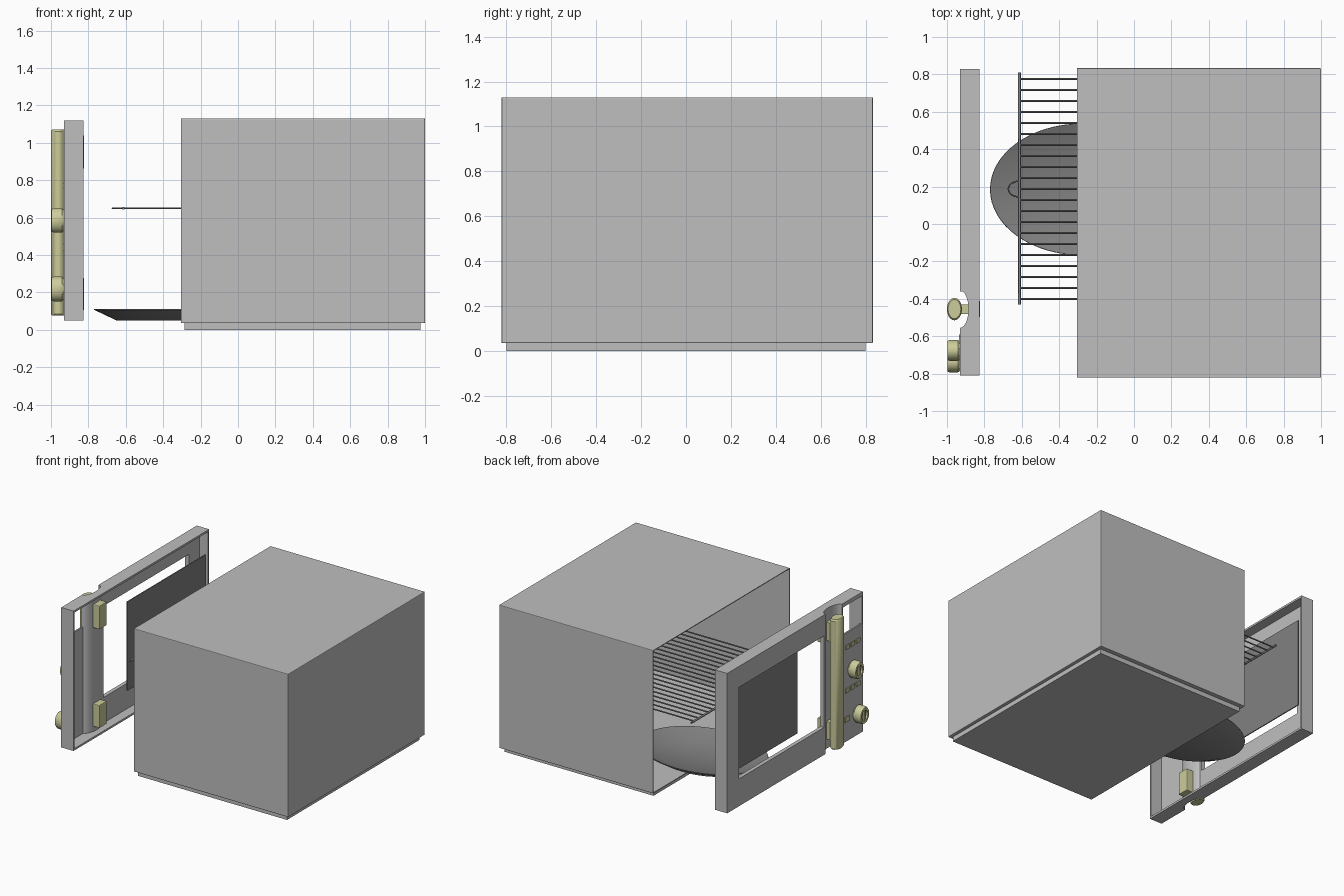
import bpy, bmesh, math
from mathutils import Vector

if "Cube" in bpy.data.objects:
    bpy.data.objects.remove(bpy.data.objects["Cube"], do_unlink=True)


def material(name, rgb):
    m = bpy.data.materials.new(name)
    m.use_nodes = True
    m.diffuse_color = (*rgb, 1)
    m.node_tree.nodes["Principled BSDF"].inputs["Base Color"].default_value = (*rgb, 1)
    return m


GREY = material("light grey", (0.52, 0.52, 0.52))
DARK = material("dark grey", (0.22, 0.22, 0.22))
CREAM = material("pale olive", (0.6, 0.6, 0.33))


def finish(bm, name, mat, smooth=False):
    bmesh.ops.recalc_face_normals(bm, faces=bm.faces)
    me = bpy.data.meshes.new(name)
    bm.to_mesh(me)
    bm.free()
    ob = bpy.data.objects.new(name, me)
    bpy.context.collection.objects.link(ob)
    me.materials.append(mat)
    if smooth:
        bpy.ops.object.select_all(action='DESELECT')
        ob.select_set(True)
        bpy.context.view_layer.objects.active = ob
        bpy.ops.object.shade_smooth_by_angle(angle=math.radians(35))
    return ob


def box(name, mat, x, y, z, bevel=0):
    bm = bmesh.new()
    bmesh.ops.create_cube(bm, size=1)
    for v in bm.verts:
        v.co = [lo + (c + 0.5) * (hi - lo) for c, (lo, hi) in zip(v.co, (x, y, z))]
    if bevel:
        bmesh.ops.bevel(bm, geom=bm.edges[:], offset=bevel, segments=2,
                        profile=0.5, affect='EDGES')
    return finish(bm, name, mat)


def prism(name, mat, outline, z0, z1):
    bm = bmesh.new()
    face = bm.faces.new([bm.verts.new((x, y, z0)) for x, y in outline])
    up = bmesh.ops.extrude_face_region(bm, geom=[face])
    for v in up["geom"]:
        if isinstance(v, bmesh.types.BMVert):
            v.co.z = z1
    return finish(bm, name, mat, True)


def lathe(name, mat, profile, centre, scale, axis='Z', steps=48):
    """Spin (radius, height) points; the scale makes the section elliptical."""
    bm = bmesh.new()
    rings = []
    for r, h in profile:
        ring = []
        for i in range(steps):
            a = math.tau * i / steps
            p, q = r * math.cos(a) * scale[0], r * math.sin(a) * scale[1]
            co = Vector((p, q, h)) if axis == 'Z' else Vector((h, p, q))
            ring.append(bm.verts.new(co + Vector(centre)))
        rings.append(ring)
    for a, b in zip(rings, rings[1:]):
        for i in range(steps):
            j = (i + 1) % steps
            bm.faces.new((a[i], a[j], b[j], b[i]))
    bm.faces.new(rings[0])
    bm.faces.new(rings[-1])
    return finish(bm, name, mat, True)


def wire(name, mat, paths, radius):
    cu = bpy.data.curves.new(name, 'CURVE')
    cu.dimensions = '3D'
    cu.bevel_depth = radius
    cu.bevel_resolution = 1
    cu.use_fill_caps = True
    for path in paths:
        s = cu.splines.new('POLY')
        s.points.add(len(path) - 1)
        for p, co in zip(s.points, path):
            p.co = (*co, 1)
    ob = bpy.data.objects.new(name, cu)
    cu.materials.append(mat)
    bpy.context.collection.objects.link(ob)


# Oven casing, open towards the door
casing = box("casing", GREY, (-0.305, 1), (-0.822, 0.833), (0.035, 1.13))
bm = bmesh.new()
bm.from_mesh(casing.data)
bmesh.ops.delete(bm, geom=[f for f in bm.faces if f.normal.x < -0.9], context='FACES')
bm.to_mesh(casing.data)
bm.free()
bev = casing.modifiers.new("soft_edges", 'BEVEL')
bev.width, bev.segments = 0.005, 2
shell = casing.modifiers.new("wall", 'SOLIDIFY')
shell.thickness, shell.offset = 0.006, -1
box("base", GREY, (-0.285, 0.975), (-0.8, 0.8), (0, 0.035))

# Oval turntable plate
lathe("plate", DARK, [(0.01, 0.05), (0.755, 0.05), (1, 0.107), (0.995, 0.112),
                      (0.97, 0.11), (0.73, 0.06), (0.01, 0.06)],
      (-0.28, 0.185, 0), (0.49, 0.352), steps=64)

# Wire rack with a small pull loop
RZ = 0.65
rods = [[(-0.61, 0.187 + 0.0588 * i, RZ), (0.4, 0.187 + 0.0588 * i, RZ)]
        for i in range(-10, 11)]
wire("rack_rods", DARK, rods, 0.005)
wire("rack_bars", DARK, [[(x, -0.43, RZ), (x, 0.81, RZ)] for x in (-0.612, 0.4)], 0.008)
loop = [(-0.615 - 0.057 * math.sin(t), 0.187 + 0.042 * math.cos(t), RZ)
        for t in [math.pi * i / 12 for i in range(13)]]
wire("rack_loop", DARK, [loop], 0.004)

# Door: front plane, back plane, ends and handle groove
F, B, Y0, Y1, Z0, Z1 = -0.93, -0.825, -0.81, 0.83, 0.05, 1.12
HY, GR = -0.455, 0.1


def groove(depth, half):
    return [(F + depth * math.sin(t), HY + half * math.cos(t))
            for t in [math.pi * i / 16 for i in range(17)]]


cap = [(B, Y1), (F, Y1)] + groove(0.045, GR) + [(F, Y0), (B, Y0)]
prism("door_top", GREY, cap, Z1 - 0.015, Z1)
prism("door_bottom", GREY, cap, Z0, Z0 + 0.015)
prism("handle_groove", GREY, groove(0.045, GR) + groove(0.056, GR + 0.012)[::-1], Z0, Z1)
box("door_left_wall", GREY, (F, B), (Y1 - 0.012, Y1), (Z0, Z1))
box("door_right_wall", GREY, (F, B), (Y0, Y0 + 0.012), (Z0, Z1))

# Window surround: rails and stiles
T = (F, F + 0.03)
GA, GB = HY + GR, HY - GR
box("window_top_rail", GREY, T, (GA, Y1), (0.96, Z1))
box("window_bottom_rail", GREY, T, (GA, Y1), (Z0, 0.26))
box("window_far_stile", GREY, T, (0.69, Y1), (Z0, Z1))
box("window_near_stile", GREY, T, (GA - 0.005, GA + 0.015), (Z0, Z1))
box("window_glass", DARK, (-0.835, -0.827), (-0.155, 0.79), (0.26, 0.94))

# Control panel with an open display above it
P = (F, F + 0.012)
box("control_panel", GREY, P, (Y0, GB), (Z0, 0.88))
box("display_top_strip", GREY, P, (Y0, GB), (1.09, Z1))
for z in (0.77, 0.44):
    for y in (-0.62, -0.685, -0.75):
        box("button", CREAM, (F - 0.006, F), (y - 0.022, y + 0.022), (z - 0.016, z + 0.016))
box("lower_button", CREAM, (F - 0.006, F), (-0.645, -0.59), (0.2, 0.24))

# Knobs with a recessed centre and a pointer ridge
for y, z in ((-0.676, 0.585), (-0.738, 0.218)):
    lathe("knob", CREAM, [(0.85, F), (1, F + -0.012), (1, -0.985), (0.9, -0.998),
                          (0.62, -0.998), (0.58, -0.985), (0.02, -0.985)],
          (0, y, z), (0.056, 0.066), 'X', 32)
    box("knob_pointer", CREAM, (-0.998, -0.984), (y - 0.007, y + 0.007), (z - 0.04, z + 0.04))

# Vertical oval handle with its posts and inner mounts
lathe("handle", CREAM, [(0.85, 0.075), (1, 0.085), (1, 1.06), (0.85, 1.07)],
      (-0.96, HY, 0), (0.04, 0.06), steps=32)
for lo, hi in ((0.105, 0.28), (0.86, 1.04)):
    box("handle_post", CREAM, (-0.95, -0.88), (HY - 0.025, HY + 0.025), (lo + 0.02, hi - 0.02))
    box("handle_mount", CREAM, (-0.885, -0.823), (HY - 0.045, HY + 0.045), (lo, hi), 0.006)
